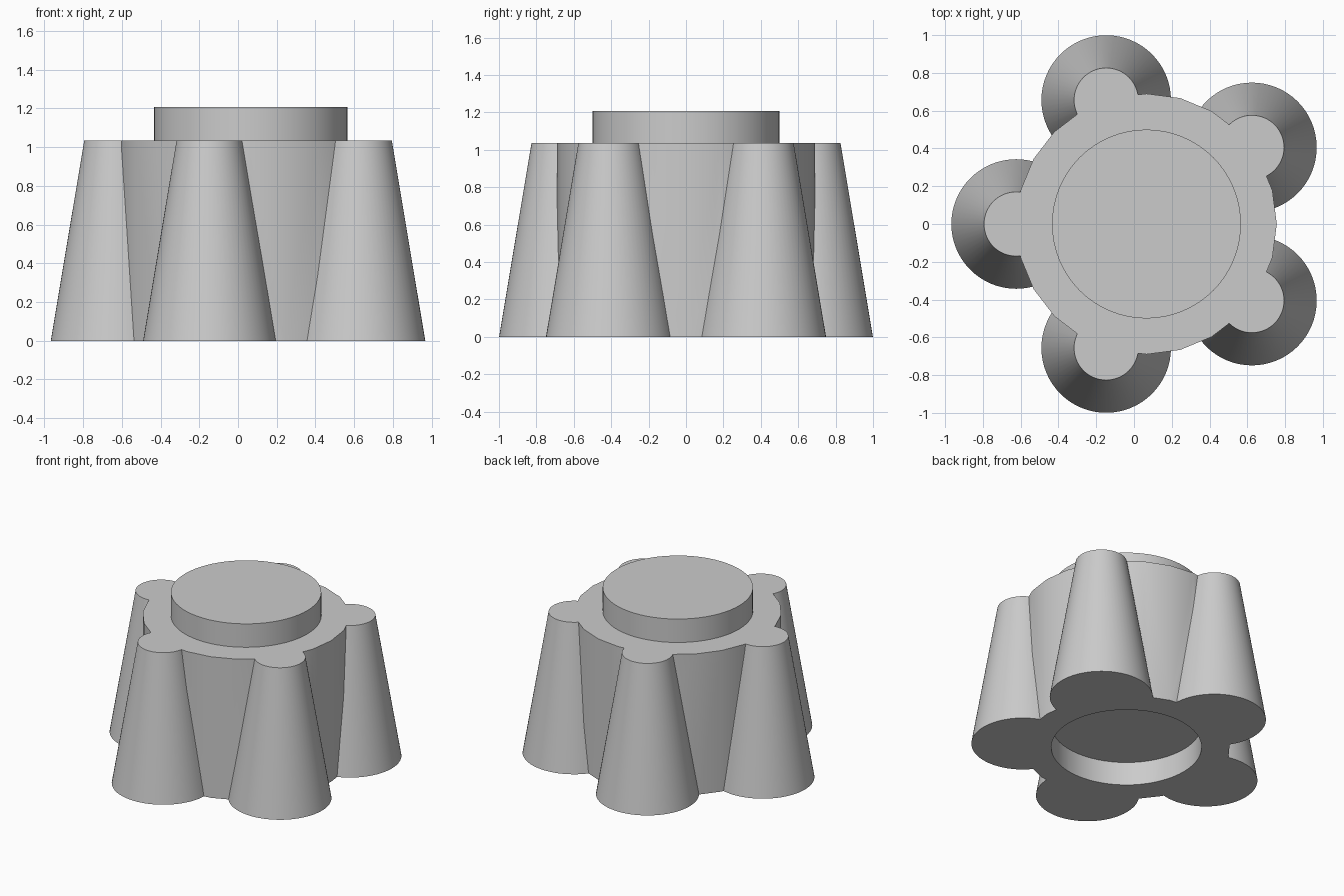
import bpy
import math

cube = bpy.data.objects.get("Cube")
if cube:
    bpy.data.objects.remove(cube, do_unlink=True)

CX = 0.066        # hub axis
HUB_R = 0.69
BODY_H = 1.035
PLUG_R = 0.5
STEP = 0.172      # plug height and socket depth
LOBES = 5

# Single plain grey material
grey = bpy.data.materials.new("plain grey")
grey.use_nodes = True
grey.diffuse_color = (0.6, 0.6, 0.6, 1)
grey.node_tree.nodes["Principled BSDF"].inputs["Base Color"].default_value = (0.6, 0.6, 0.6, 1)


def frustum(name, x, y, z0, z1, r0, r1, sides):
    bpy.ops.mesh.primitive_cone_add(vertices=sides, radius1=r0, radius2=r1, depth=z1 - z0,
                                    location=(x, y, (z0 + z1) / 2))
    obj = bpy.context.object
    obj.name = name
    obj.data.materials.append(grey)
    return obj


def combine(target, tool, operation):
    bpy.context.view_layer.objects.active = target
    mod = target.modifiers.new(operation.lower(), 'BOOLEAN')
    mod.operation = operation
    mod.solver = 'EXACT'
    mod.object = tool
    bpy.ops.object.modifier_apply(modifier=mod.name)
    bpy.data.objects.remove(tool, do_unlink=True)


# Central hub
body = frustum("lobed_body", CX, 0, 0, BODY_H, HUB_R, HUB_R, 24)

# Tapered lobes around the hub
for i in range(LOBES):
    a = math.pi + i * math.tau / LOBES
    lobe = frustum("lobe", CX + HUB_R * math.cos(a), HUB_R * math.sin(a),
                   0, BODY_H, 0.343, 0.17, 64)
    combine(body, lobe, 'UNION')

# Raised plug on top
plug = frustum("plug", CX, 0, BODY_H - 0.1, BODY_H + STEP, PLUG_R, PLUG_R, 64)
combine(body, plug, 'UNION')

# Matching socket underneath
socket = frustum("socket", CX, 0, -0.1, STEP, PLUG_R, PLUG_R, 64)
combine(body, socket, 'DIFFERENCE')

bpy.ops.object.select_all(action='DESELECT')
body.select_set(True)
bpy.context.view_layer.objects.active = body
bpy.ops.object.shade_smooth_by_angle(angle=math.radians(30))
